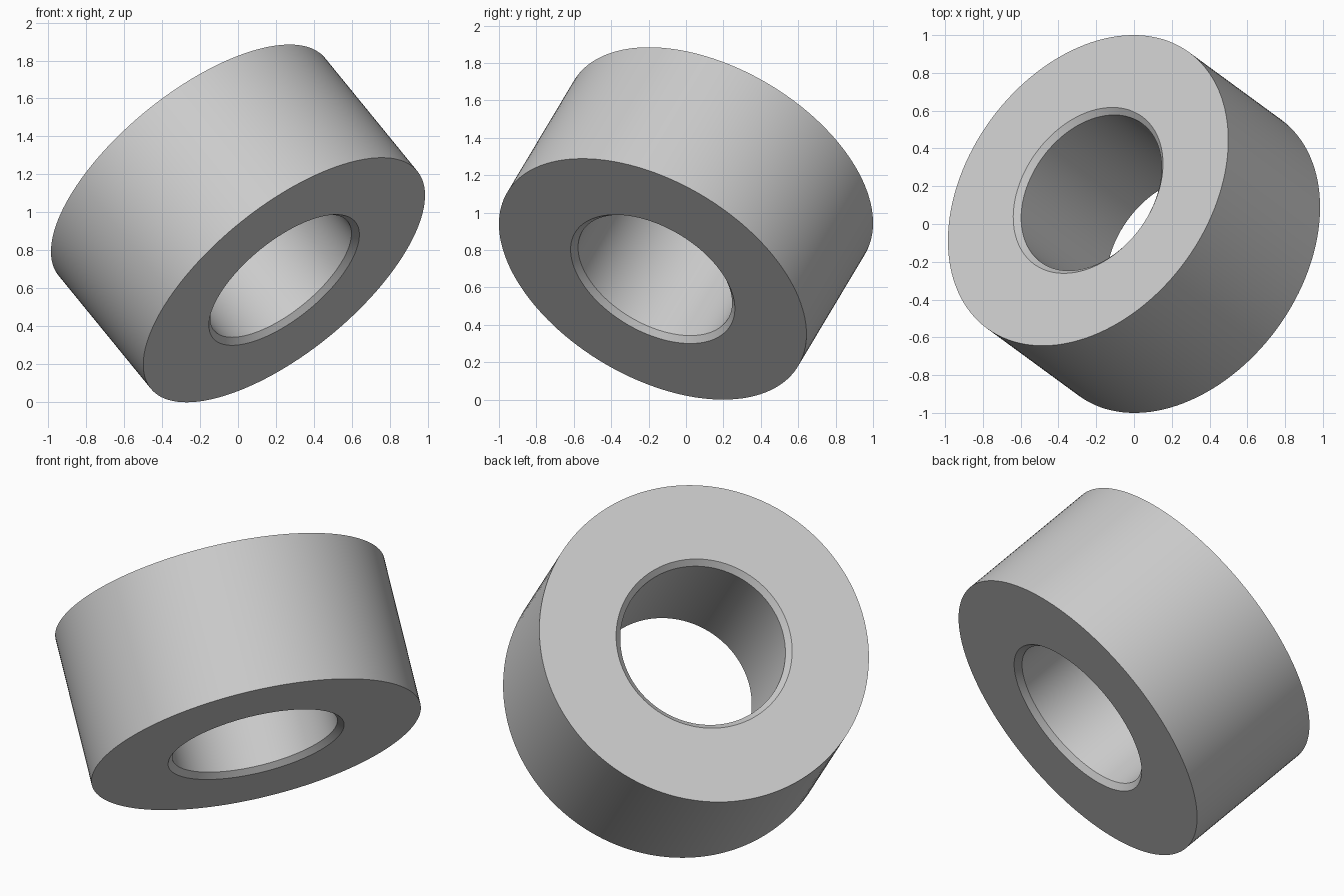
import bpy, bmesh, math
from mathutils import Vector

cube = bpy.data.objects.get("Cube")
if cube:
    bpy.data.objects.remove(cube, do_unlink=True)

OUTER, HOLE, CHAMFER, HALF = 0.906, 0.454, 0.03, 0.4235
SEGMENTS = 128
AXIS = Vector((-0.5736, 0.42, 0.703)).normalized()

# Plain grey material
grey = bpy.data.materials.new("light grey")
grey.use_nodes = True
colour = (0.6, 0.6, 0.6, 1)
grey.diffuse_color = colour
grey.node_tree.nodes["Principled BSDF"].inputs["Base Color"].default_value = colour

# Closed ring section: outer wall, flat ends, chamfered bore
profile = [
    (OUTER, -HALF), (OUTER, HALF),
    (HOLE + CHAMFER, HALF), (HOLE, HALF - CHAMFER),
    (HOLE, CHAMFER - HALF), (HOLE + CHAMFER, -HALF),
]
bm = bmesh.new()
rings = []
for i in range(SEGMENTS):
    a = math.tau * i / SEGMENTS
    rings.append([bm.verts.new((r * math.cos(a), r * math.sin(a), z)) for r, z in profile])
for i, ring in enumerate(rings):
    following = rings[(i + 1) % SEGMENTS]
    for j in range(len(profile)):
        k = (j + 1) % len(profile)
        bm.faces.new((ring[j], following[j], following[k], ring[k]))
bmesh.ops.recalc_face_normals(bm, faces=bm.faces)
mesh = bpy.data.meshes.new("spacer_ring")
bm.to_mesh(mesh)
bm.free()
mesh.materials.append(grey)

# Tilted ring resting on the ground
ring_obj = bpy.data.objects.new("spacer_ring", mesh)
bpy.context.collection.objects.link(ring_obj)
ring_obj.rotation_euler = AXIS.to_track_quat("Z", "Y").to_euler()
ring_obj.location.z = OUTER * math.sqrt(1 - AXIS.z ** 2) + HALF * AXIS.z

# Smooth walls with crisp rims
bpy.ops.object.select_all(action="DESELECT")
ring_obj.select_set(True)
bpy.context.view_layer.objects.active = ring_obj
bpy.ops.object.shade_smooth_by_angle(angle=math.radians(30))
